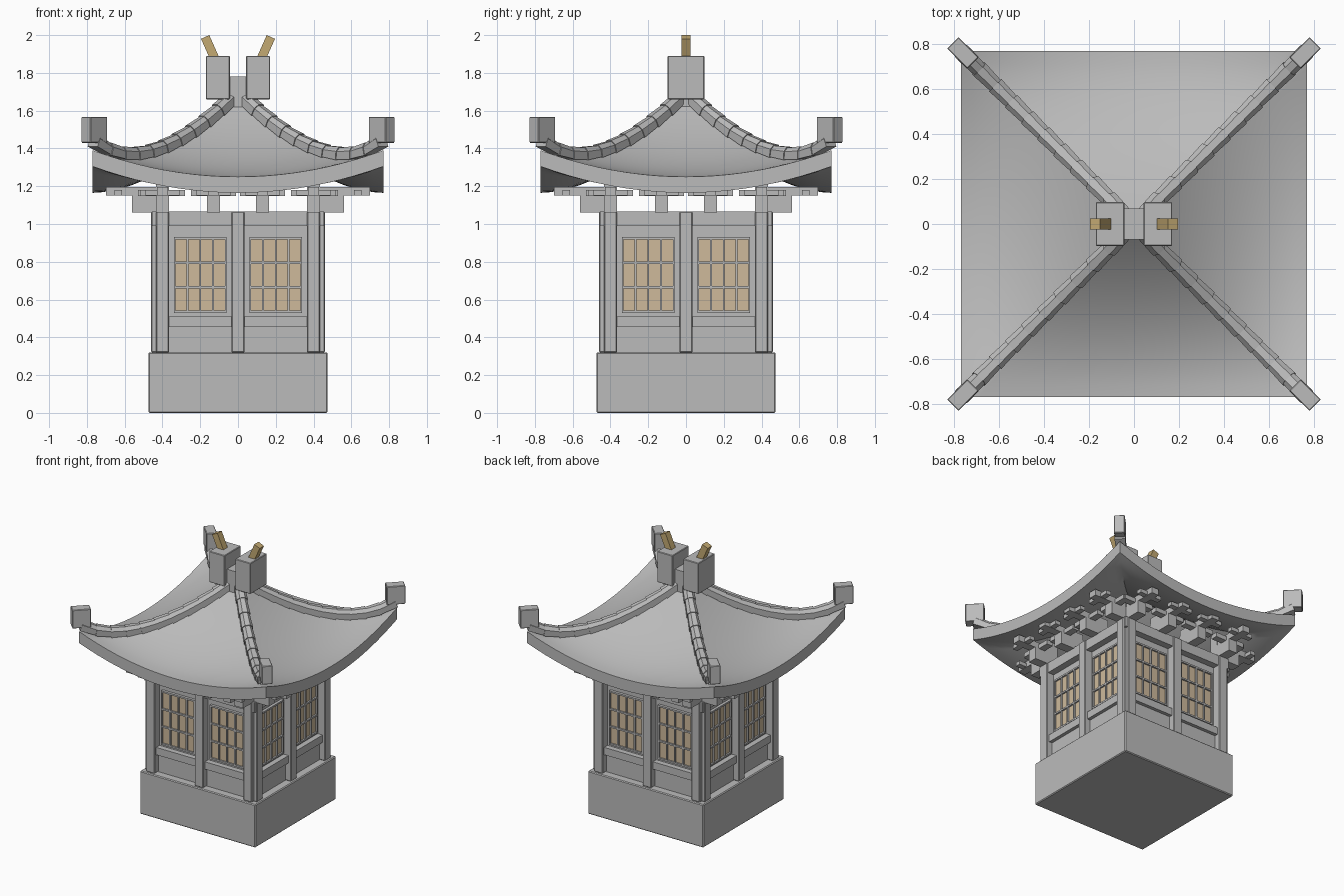
import bpy, bmesh, math
from mathutils import Matrix, Vector

if "Cube" in bpy.data.objects:
    bpy.data.objects.remove(bpy.data.objects["Cube"])


def material(name, rgb):
    m = bpy.data.materials.new(name)
    m.diffuse_color = (*rgb, 1)
    m.use_nodes = True
    m.node_tree.nodes["Principled BSDF"].inputs["Base Color"].default_value = m.diffuse_color
    return m


STONE = material("grey stone", (0.5, 0.5, 0.5))
PAPER = material("warm window paper", (0.62, 0.49, 0.33))
GOLD = material("dull gold", (0.55, 0.40, 0.17))


def make(name, bm, mat, bevel=0):
    bmesh.ops.recalc_face_normals(bm, faces=bm.faces)
    me = bpy.data.meshes.new(name)
    bm.to_mesh(me)
    bm.free()
    me.materials.append(mat)
    ob = bpy.data.objects.new(name, me)
    bpy.context.collection.objects.link(ob)
    if bevel:
        mod = ob.modifiers.new("edge", 'BEVEL')
        mod.width = bevel
        mod.segments = 1
    return ob


def box(bm, x0, x1, y0, y1, z0, z1, rot=Matrix()):
    c = Matrix.Translation(((x0 + x1) / 2, (y0 + y1) / 2, (z0 + z1) / 2))
    s = Matrix.Diagonal((x1 - x0, y1 - y0, z1 - z0, 1))
    bmesh.ops.create_cube(bm, size=1, matrix=rot @ c @ s)


def boxes(name, mat, dims, sides=4, bevel=0):
    """Boxes described for the front side, repeated around the tower."""
    bm = bmesh.new()
    for k in range(sides):
        rot = Matrix.Rotation(k * math.pi / 2, 4, 'Z')
        for d in dims:
            box(bm, *d, rot)
    return make(name, bm, mat, bevel)


# Plinth and solid body
boxes("plinth", STONE, [(-.475, .475, -.475, .475, 0, .32)], 1, .006)
boxes("body_core", STONE, [(-.40, .40, -.40, .40, .31, 1.06)], 1)

# Posts, top beams, lower panels and sill rails
boxes("posts", STONE, [(x - .035, x + .035, -.46, -.39, .32, 1.065) for x in (-.4, 0, .4)], 4, .005)
boxes("top_beams", STONE, [(-.455, .455, -.45, -.38, .99, 1.065)])
boxes("lower_panels", STONE, [(-.39, .39, -.415, -.39, .32, .455)])
boxes("sill_rails", STONE, [(-.39, .39, -.44, -.39, .455, .51)])

# Windows: paper plates with a lattice in front
plates, lattice = [], []
for cx in (-.2, .2):
    plates.append((cx - .135, cx + .135, -.408, -.399, .535, .925))
    for i in range(5):
        x = cx - .135 + i * .0675
        lattice.append((x - .005, x + .005, -.42, -.399, .53, .93))
    for j in range(4):
        z = .535 + j * .13
        lattice.append((cx - .14, cx + .14, -.42, -.399, z - .006, z + .006))
boxes("window_paper", PAPER, plates)
boxes("window_lattice", STONE, lattice)

# Eave brackets: lower arm, longer upper arm, two cross arms each
arms = []
for x in (-.4, -.13, .13, .4):
    arms += [(x - .035, x + .035, -.56, -.365, 1.06, 1.15),
             (x - .03, x + .03, -.70, -.365, 1.15, 1.195),
             (x - .12, x + .12, -.53, -.48, 1.147, 1.18),
             (x - .09, x + .09, -.655, -.615, 1.152, 1.18)]
arms += [(-.435, -.365, -.435, -.365, 1.06, 1.25)]
boxes("eave_brackets", STONE, arms)

# Roof: concave pyramid with upswept corners
R = .77


def roof_z(t, s):
    return 1.25 + .43 * (1 - t) ** 1.8 + .14 * t ** 3 * s * s


bm = bmesh.new()
N, M = 14, 20
for k in range(4):
    rot = Matrix.Rotation(k * math.pi / 2, 4, 'Z')
    for drop in (0, .085):
        rows = []
        for i in range(N + 1):
            t = .02 + .98 * i / N
            rows.append([bm.verts.new(rot @ Vector((R * t * s, -R * t, roof_z(t, s) - drop)))
                         for s in [2 * j / M - 1 for j in range(M + 1)]])
        for a, b in zip(rows, rows[1:]):
            for j in range(M):
                bm.faces.new((a[j], a[j + 1], b[j + 1], b[j]))
        if drop == 0:
            rim = rows[-1]
        else:
            for j in range(M):
                bm.faces.new((rim[j], rim[j + 1], rows[-1][j + 1], rows[-1][j]))
bmesh.ops.remove_doubles(bm, verts=bm.verts, dist=.0005)
bmesh.ops.holes_fill(bm, edges=[e for e in bm.edges if e.is_boundary], sides=0)
roof = make("roof", bm, STONE)
bpy.context.view_layer.objects.active = roof
roof.select_set(True)
bpy.ops.object.shade_smooth_by_angle(angle=math.radians(30))

# Ridge tiles: tapered faceted segments down each diagonal
bm = bmesh.new()
SEG = 10
for k in range(4):
    rot = Matrix.Rotation(k * math.pi / 2 + math.pi / 4, 4, 'Z')

    def point(x):
        t = x / R
        return Vector((x * math.sqrt(2), 0, roof_z(t, 1) + .015 + .035 * t ** 8))

    for i in range(SEG):
        p, q = point(.03 + .073 * i), point(.03 + .073 * (i + 1))
        d = (q - p).normalized()
        up = Vector((-d.z, 0, d.x))
        rings = []
        for c, r in ((p, .037), (q + d * .004, .043)):
            ring = []
            for a in (-30, 25, 65, 115, 155, 210):
                a = math.radians(a)
                off = Vector((0, math.cos(a) * r, 0)) + up * math.sin(a) * r * 1.15
                ring.append(bm.verts.new(rot @ (c + off)))
            rings.append(ring)
        for j in range(6):
            n = (j + 1) % 6
            bm.faces.new((rings[0][j], rings[0][n], rings[1][n], rings[1][j]))
        bm.faces.new(rings[0])
        bm.faces.new(rings[1])
make("ridge_tiles", bm, STONE)

# Corner blocks standing on the ridge ends
bm = bmesh.new()
for k in range(4):
    rot = Matrix.Rotation(k * math.pi / 2 + math.pi / 4, 4, 'Z')
    box(bm, 1.012, 1.139, -.036, .036, 1.43, 1.567, rot)
make("corner_blocks", bm, STONE, .004)

# Crown: short ridge, two end blocks, two slanted gold horns
boxes("crown_ridge", STONE, [(-.06, .06, -.07, .07, 1.62, 1.78)], 1)
boxes("crown_blocks", STONE, [(.043, .17, -.097, .097, 1.66, 1.89)], 1, .004)
boxes("crown_block_left", STONE, [(-.17, -.043, -.097, .097, 1.66, 1.89)], 1, .004)
bm = bmesh.new()
for side in (-1, 1):
    m = Matrix.Translation((side * .116, 0, 1.86)) @ Matrix.Rotation(side * math.radians(24), 4, 'Y')
    box(bm, -.024, .024, -.025, .025, -.03, .1425, m)
make("crown_horns", bm, GOLD)
